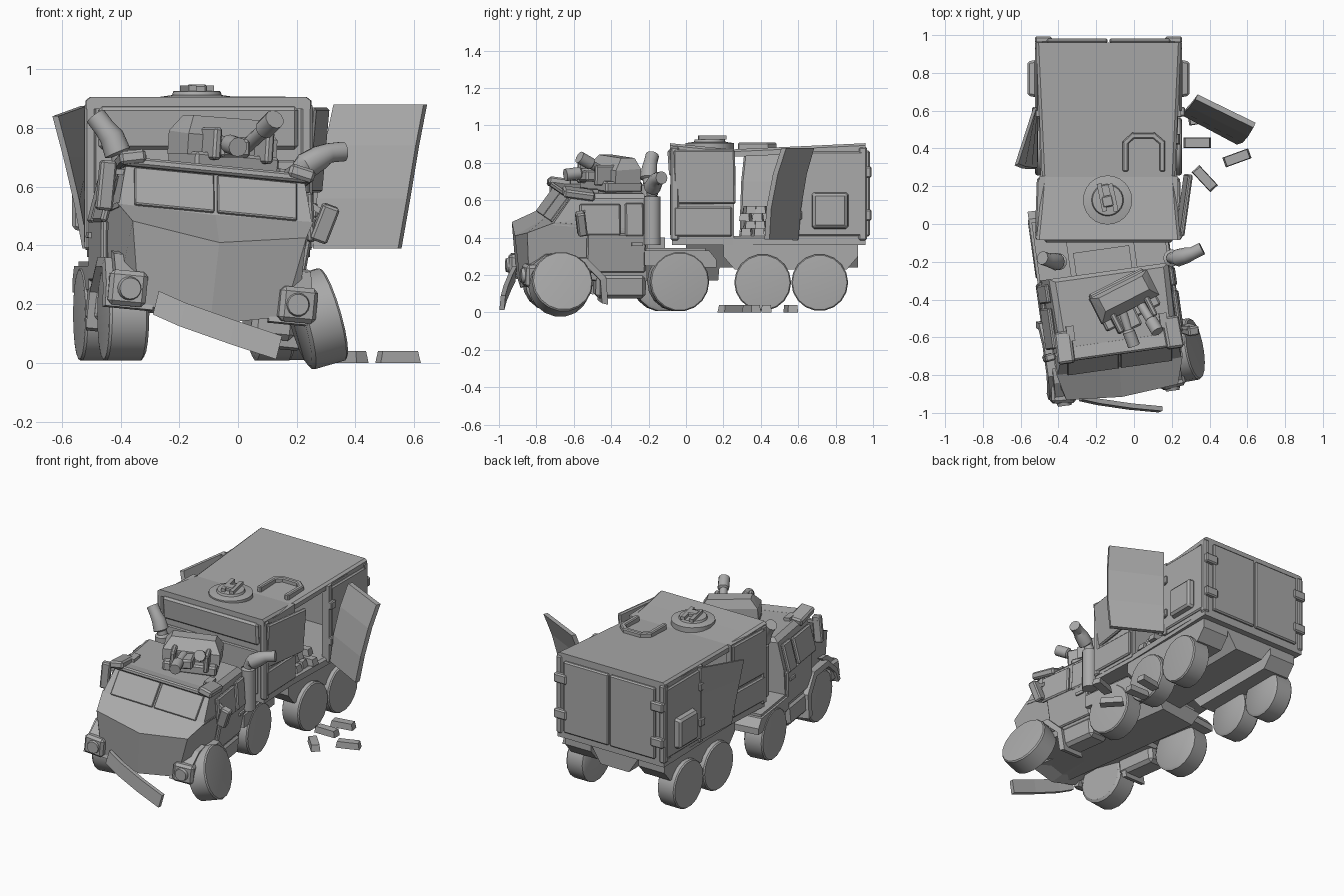
import bpy, bmesh, math, random
from mathutils import Matrix, Vector, Euler

if "Cube" in bpy.data.objects:
    bpy.data.objects.remove(bpy.data.objects["Cube"])

random.seed(3)
grey = bpy.data.materials.new("plain grey")
grey.diffuse_color = (0.4, 0.4, 0.4, 1)
grey.use_nodes = True
grey.node_tree.nodes["Principled BSDF"].inputs["Base Color"].default_value = grey.diffuse_color
I = Matrix.Identity(4)
R = math.radians


def make(name, bm, M=I, smooth=False):
    bmesh.ops.recalc_face_normals(bm, faces=bm.faces)
    me = bpy.data.meshes.new(name)
    bm.to_mesh(me)
    bm.free()
    me.transform(M)
    me.materials.append(grey)
    ob = bpy.data.objects.new(name, me)
    bpy.context.collection.objects.link(ob)
    if smooth:
        bpy.context.view_layer.objects.active = ob
        ob.select_set(True)
        bpy.ops.object.shade_smooth_by_angle(angle=R(35))
        ob.select_set(False)
    return ob


def box(name, c, size, rot=(0, 0, 0), M=I, bevel=0.0, taper=1.0):
    bm = bmesh.new()
    bmesh.ops.create_cube(bm, size=1)
    for v in bm.verts:
        k = taper if v.co.z > 0 else 1
        v.co = Vector((v.co.x * size[0] * k, v.co.y * size[1] * k, v.co.z * size[2]))
    if bevel:
        bmesh.ops.bevel(bm, geom=bm.edges[:], offset=bevel, segments=1, affect='EDGES')
    return make(name, bm, M @ Matrix.Translation(c) @ Euler([R(a) for a in rot]).to_matrix().to_4x4())


def hull(name, pts, M=I, mirror=True):
    bm = bmesh.new()
    for p in pts:
        bm.verts.new(p)
        if mirror and p[0]:
            bm.verts.new((-p[0], p[1], p[2]))
    bmesh.ops.convex_hull(bm, input=bm.verts[:])
    bmesh.ops.delete(bm, geom=[v for v in bm.verts if not v.link_faces], context='VERTS')
    bmesh.ops.dissolve_limit(bm, angle_limit=R(2), verts=bm.verts[:], edges=bm.edges[:])
    return make(name, bm, M)


def loft(name, sections, M=I, smooth=False):
    bm = bmesh.new()
    rings = [[bm.verts.new(p) for p in s] for s in sections]
    n = len(rings[0])
    for a, b in zip(rings, rings[1:]):
        for i in range(n):
            bm.faces.new((a[i], a[(i + 1) % n], b[(i + 1) % n], b[i]))
    bm.faces.new(rings[0])
    bm.faces.new(rings[-1])
    return make(name, bm, M, smooth)


def tube(name, pts, radii, n=16, M=I):
    pts = [Vector(p) for p in pts]
    secs = []
    for i, p in enumerate(pts):
        d = pts[min(i + 1, len(pts) - 1)] - pts[max(i - 1, 0)]
        q = d.to_track_quat('Z', 'Y')
        secs.append([p + q @ Vector((radii[i] * math.cos(t), radii[i] * math.sin(t), 0))
                     for t in (2 * math.pi * k / n for k in range(n))])
    return loft(name, secs, M, True)


def wheel(name, c, r, w, s, rot=(0, 0, 0), M=I):
    L = M @ Matrix.Translation(c) @ Euler([R(a) for a in rot]).to_matrix().to_4x4()
    tube(name, [(s * x * w, 0, 0) for x in (-.5, -.42, .42, .48, .49)], [r * k for k in (.9, 1, 1, .96, .9)], 18, L)


def arch(name, x0, x1, y, z, r0, r1, M):
    secs = []
    for a in (-15, 25, 65, 115, 150, 172):
        c, s = math.cos(R(a)), math.sin(R(a))
        secs.append([(x0, y + r0 * c, z + r0 * s), (x1, y + r0 * c, z + r0 * s),
                     (x1 * .985, y + r1 * c, z + r1 * s), (x0, y + r1 * c, z + r1 * s)])
    loft(name, secs, M)


# tractor frames: yawed chassis, and cab that also leans to its right
YAW = Matrix.Translation((-.13, -.45, .4)) @ Matrix.Rotation(R(8), 4, 'Z')
BACK = Matrix.Translation((0, .45, -.4))
W = YAW @ BACK
T = YAW @ Matrix.Rotation(R(5.5), 4, 'Y') @ BACK
B = Matrix.Translation((-.135, 0, 0))

# cab body: profile swept across, with a sunken middle in the hood
side = ((.33, -.25, .2), (.345, -.25, .47), (.34, -.75, .515), (.30, -.895, .455), (.25, -.875, .18), (.31, -.8, .24),
        (.33, -.5, .2))
mid = ((0, -.25, .18), (0, -.25, .47), (0, -.76, .505), (0, -.92, .41), (0, -.885, .13), (0, -.8, .15), (0, -.5, .18))
loft("cab_lower", [[(-x, y, z) for x, y, z in side], mid, side], T)
hull("cab_upper", [(.335, -.765, .50), (.345, -.25, .46), (.31, -.665, .64), (.32, -.25, .64),
                   (.28, -.63, .665), (.29, -.27, .665)], T)
box("roof_visor", (0, -.655, .655), (.64, .08, .03), (-8, 0, 0), T, .008)
for s in (-1, 1):
    box("windscreen_pane", (s * .143, -.718, .575), (.275, .016, .155), (-36, 0, 0), T, .004)
    box("visor_end", (s * .29, -.62, .665), (.09, .17, .045), (-8, s * 12, 0), T, .01)
    box("side_window", (s * .347, -.51, .53), (.025, .22, .17), (0, -s * 9, 0), T, .008)
    box("rear_window", (s * .345, -.325, .53), (.025, .1, .18), (0, -s * 9, 0), T, .008)
    box("cab_door", (s * .342, -.42, .35), (.025, .32, .21), (0, s * 5, 0), T, .008)
    box("door_handle", (s * .36, -.31, .4), (.02, .06, .018), M=T)
    box("side_step", (s * .27, -.39, .17), (.15, .27, .13), M=T, bevel=.02)
    box("roof_lamp", (s * .25, -.55, .675), (.04, .08, .02), M=T)
    box("headlight_box", (s * .29, -.85, .225), (.13, .12, .12), (0, 0, s * 6), T, .015)
    tube("headlight", [(s * .29, -.905, .225), (s * .29, -.925, .225)], [.042, .036], 16, T)
    arch("front_fender", s * .2, s * .37, -.67, .13, .18, .215, T)
    hull("fender_brace", [(s * x, y, z) for x in (.22, .34) for y, z in
                          ((-.88, .25), (-.88, .28), (-.80, .34), (-.72, .35), (-.78, .3))], T, False)
# mirrors: one upright, one hanging
box("left_mirror", (-.37, -.66, .57), (.055, .04, .17), (0, 0, 8), T, .008)
box("left_mirror_arm", (-.34, -.65, .62), (.08, .02, .02), M=T)
box("right_mirror", (.295, -.56, .475), (.06, .05, .13), (10, 20, 10), bevel=.008)
box("right_mirror_arm", (.26, -.55, .53), (.08, .02, .02), (0, 35, 0))

# tractor chassis, wheels and rear fenders
hull("tractor_frame", [(x, y, z) for x, z in ((.13, .17), (.2, .28)) for y in (-.84, .16)], W)
for s in (-1, 1):
    wheel("tractor_rear_wheel", (s * .30, -.08, .165), .16, .13, s, M=W)
    hull("tractor_rear_fender", [(s * x, y, z) for x in (.16, .358) for y, z in
         ((-.27, .25), (-.23, .27), (.08, .27), (.12, .24), (.12, .28), (.08, .33), (-.27, .33))], W, False)
    box("fender_cap", (s * .26, -.1, .335), (.17, .32, .02), M=W)
wheel("front_left_wheel", (-.295, -.67, .165), .16, .14, -1, M=W)
wheel("front_right_wheel", (.265, -.67, .15), .165, .13, 1, (0, -16, 10))
box("tractor_deck", (0, -.08, .3), (.4, .4, .06), M=W)
box("coupling_plate", (0, -.19, .36), (.3, .12, .08), M=W)

# exhaust stacks
tube("left_exhaust", [(-.40, -.2, .36), (-.40, -.2, .68), (-.40, -.2, .69), (-.405, -.2, .71), (-.41, -.2, .715),
                      (-.43, -.195, .77), (-.455, -.19, .80), (-.485, -.18, .84)],
     [.045, .045, .03, .03, .046, .042, .036, .036], 14)
tube("right_exhaust", [(.20, -.18, .36), (.20, -.18, .62), (.20, -.18, .63), (.21, -.18, .66), (.23, -.18, .67),
                       (.28, -.165, .70), (.31, -.155, .715), (.36, -.13, .72)],
     [.045, .045, .03, .03, .046, .042, .034, .034], 14)

# roof gun
G = Matrix.Translation((-.045, -.41, .68)) @ Matrix.Rotation(R(27), 4, 'Z') @ Matrix.Rotation(R(4), 4, 'Y')
box("gun_base", (0, .01, 0), (.32, .22, .06), M=G, bevel=.01)
hull("gun_shield", [(.17, -.05, .02), (.17, .1, .02), (.17, .1, .1), (.13, .08, .155), (.13, .0, .155),
                    (.17, -.05, .09)], G)
for s in (-1, 1):
    box("gun_cheek", (s * .1, -.08, .06), (.03, .12, .11), M=G, bevel=.008)
tube("left_barrel", [(-.08, -.40, .755), (-.03, -.56, .745), (-.028, -.57, .745), (.0, -.645, .735)],
     [.024, .024, .033, .033], 12)
tube("right_barrel", [(.02, -.40, .73), (.085, -.505, .79), (.09, -.51, .795), (.125, -.57, .83)],
     [.024, .024, .034, .034], 12)
box("gun_breech", (-.03, -.50, .73), (.11, .12, .06), (0, 0, 25), bevel=.01)

# torn bumper
loft("fallen_bumper", [[(x, y - .013, z), (x, y + .013, z), (x + .02, y + .02, z + .08), (x + .02, y - .005, z + .08)]
     for x, y, z in ((-.29, -.925, .165), (-.2, -.945, .125), (-.03, -.97, .065), (.13, -.985, .012))])

# cargo box: dipped roof, floor, walls around an open bay on each side
def slab(name, st, h):
    loft(name, [[(-w, y, z - h), (w, y, z - h), (w, y, z - .012), (w - .015, y, z), (-w + .015, y, z),
                 (-w, y, z - .012)] for y, w, z in st], B)


slab("box_roof", ((-.085, .382, .905), (.08, .365, .888), (.25, .352, .872), (.6, .368, .888), (.96, .385, .905)), .04)
slab("box_floor", ((-.075, .375, .41), (.25, .36, .41), (.96, .38, .41)), .05)
box("box_front", (0, -.06, .63), (.74, .03, .49), M=B)
box("front_plate", (0, -.08, .80), (.68, .03, .145), (4, 0, 0), B, .012)
box("front_lower_plate", (0, -.075, .55), (.66, .02, .28), M=B, bevel=.006)
box("box_back", (0, .945, .63), (.75, .03, .49), M=B)
for s in (-1, 1):
    box("front_side_wall", (s * .355, .09, .63), (.03, .33, .49), (0, 0, s * 2), B)
    box("rear_side_wall", (s * .362, .77, .63), (.03, .38, .49), M=B)
    box("lower_side_plate", (s * .372, .09, .485), (.025, .31, .16), (0, 0, s * 2), B, .008)
    if s < 0:
        box("left_upper_plate", (-.372, .09, .725), (.025, .31, .29), (0, 0, -2), B, .008)
    else:
        box("right_blown_plate", (.400, .10, .725), (.025, .33, .29), (0, 5, -8), B, .008)
    box("rear_side_plate", (s * .38, .77, .635), (.02, .35, .45), M=B, bevel=.008)
    box("side_hatch", (s * .405, .77, .545), (.2, .2, .05), (0, s * 90, 0), B, .012, .9)
    box("bay_post", (s * .36, .585, .63), (.05, .03, .49), M=B)
    for y in (-.06, .945):
        box("corner_post", (s * .368, y, .635), (.04, .045, .5), M=B, bevel=.008)
    box("rear_door", (s * .166, .97, .635), (.322, .025, .46), M=B, bevel=.008)
    for z in (.52, .75):
        box("rear_hinge", (s * .345, .975, z), (.09, .035, .06), M=B, bevel=.008)
        box("bay_hinge", (s * .385, .595, z), (.04, .05, .05), M=B, bevel=.006)
    # trailer fenders and wheels
    hull("trailer_fender", [(s * x, y, z) for x in (.17, .355) for y, z in
         ((.26, .23), (.2, .30), (.2, .365), (.92, .365), (.92, .30), (.86, .23))], B, False)
    for y in (.41, .715):
        wheel("trailer_wheel", (s * .325, y, .16), .152, .13, s, M=B)
hull("trailer_frame", [(x, y, z) for x, z in ((.1, .24), (.18, .36)) for y in (.0, .92)], B)

# roof cupola and hatch frame
tube("cupola", [(-.14, .127, z) for z in (.86, .905, .907, .912, .925, .926)], [.13, .13, .12, .085, .08, .07], 24)
for s in (-1, 1):
    box("cupola_lug", (-.14 + s * .03, .14, .935), (.025, .15, .02), (0, 0, 12))
box("cupola_block", (-.14, .12, .93), (.06, .06, .035), (0, 0, 12), bevel=.006)
path = ((-.045, .29), (-.045, .43), (-.005, .468), (.105, .468), (.15, .43), (.15, .29))
for (x0, y0), (x1, y1) in zip(path, path[1:]):
    box("hatch_frame", ((x0 + x1) / 2, (y0 + y1) / 2, .888),
        (math.hypot(x1 - x0, y1 - y0) + .025, .03, .04), (0, 0, math.degrees(math.atan2(y1 - y0, x1 - x0))), bevel=.006)

# blown side doors, each a curved twisted sheet
def sheet(name, rows, t):
    loft(name, [[a, b, Vector(b) + Vector(t), Vector(a) + Vector(t)] for a, b in rows])


sheet("right_bay_door", (((.255, .575, .39), (.545, .42, .39)), ((.268, .59, .56), (.575, .43, .56)),
                         ((.295, .62, .74), (.605, .465, .74)), ((.325, .66, .88), (.632, .51, .88))), (.012, .026, 0))
sheet("left_bay_door", (((-.525, .6, .40), (-.53, .29, .39)), ((-.53, .6, .55), (-.56, .29, .55)),
                        ((-.53, .6, .70), (-.595, .295, .70)), ((-.535, .61, .875), (-.632, .31, .84))), (.02, .01, 0))

# ingots: a sloping pile in the bay and some spilled on the ground
for row in range(4):
    for k in range(3 - row // 2):
        for x in (.16, .0, -.16):
            box("piled_ingot", (x - .05 * row + random.uniform(-.02, .02), .32 + k * .065 + .02 * (row % 2),
                                .43 + row * .04), (.14, .055, .04), (0, 0, random.uniform(-9, 9)), taper=.85)
for x, y, a in ((.335, .43, 0), (.545, .35, 20), (.375, .24, -47), (.36, .56, 10)):
    box("spilled_ingot", (x, y, .02), (.145, .055, .04), (0, 0, a), taper=.88)
